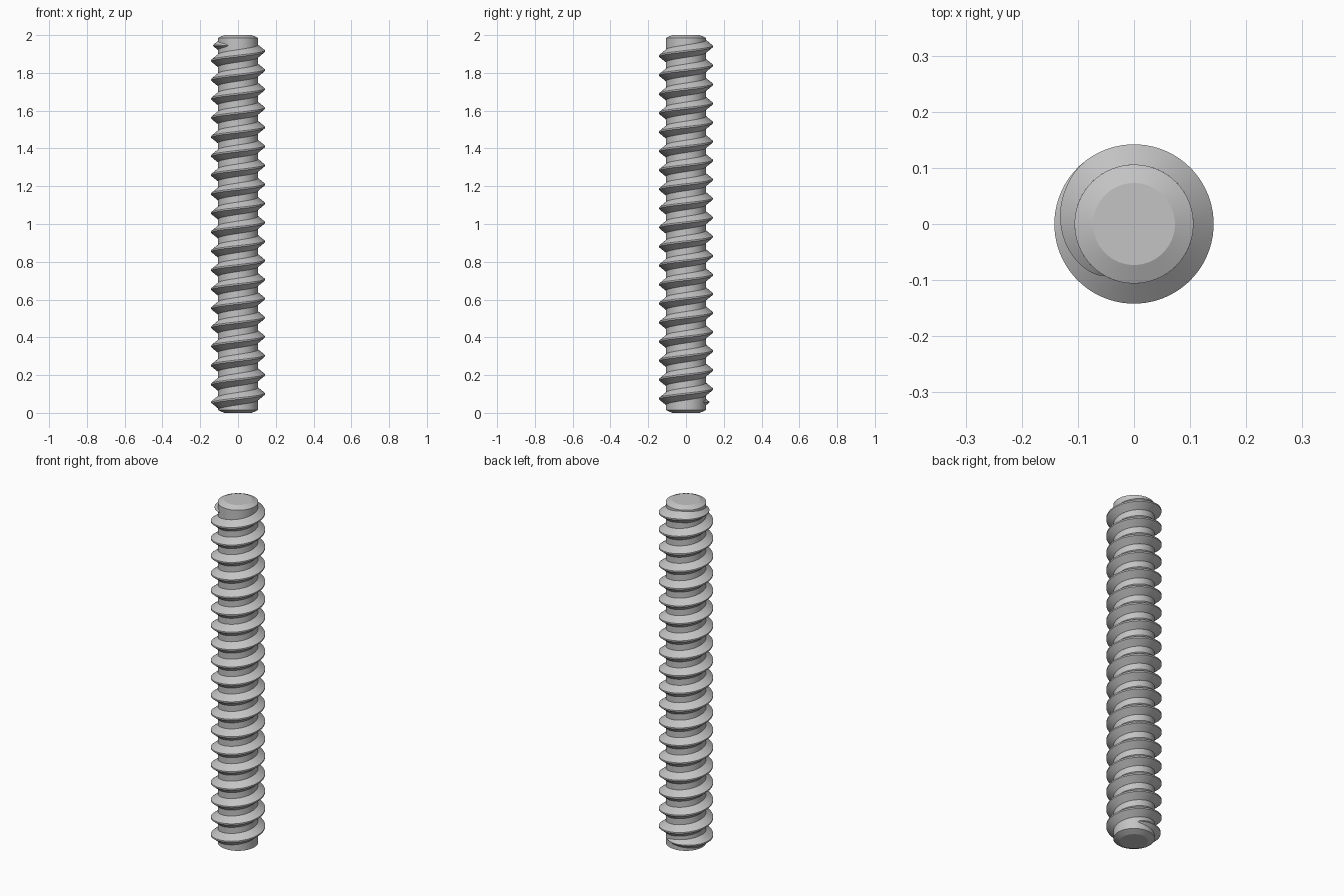
import bpy, bmesh
from math import pi, tau, sin, cos, radians

cube = bpy.data.objects.get("Cube")
if cube:
    bpy.data.objects.remove(cube, do_unlink=True)

CORE_R, CREST_R, END_R = 0.106, 0.142, 0.073
PITCH, SEGS = 0.1008, 64

steel = bpy.data.materials.new("grey_steel")
steel.use_nodes = True
grey = (0.55, 0.55, 0.55, 1)
steel.diffuse_color = grey
steel.node_tree.nodes["Principled BSDF"].inputs["Base Color"].default_value = grey


def skin(name, rings, closed_rings):
    """Bridge equal-sized rings of points, cap both ends, shade by angle."""
    bm = bmesh.new()
    loops = [[bm.verts.new(p) for p in ring] for ring in rings]
    n = len(loops[0])
    for a, b in zip(loops, loops[1:]):
        for i in range(n if closed_rings else n - 1):
            j = (i + 1) % n
            bm.faces.new((a[i], a[j], b[j], b[i]))
    for end in (loops[0], loops[-1]):
        bm.faces.new(end)
    bmesh.ops.recalc_face_normals(bm, faces=bm.faces)
    mesh = bpy.data.meshes.new(name)
    bm.to_mesh(mesh)
    bm.free()
    mesh.materials.append(steel)
    ob = bpy.data.objects.new(name, mesh)
    bpy.context.collection.objects.link(ob)
    bpy.ops.object.select_all(action='DESELECT')
    ob.select_set(True)
    bpy.context.view_layer.objects.active = ob
    bpy.ops.object.shade_smooth_by_angle(angle=radians(20))
    return ob


# Core rod with chamfered ends
profile = [(END_R, 0), (CORE_R, 0.015), (CORE_R, 1.985), (END_R, 2)]
skin("core_rod", [[(r * cos(tau * i / SEGS), r * sin(tau * i / SEGS), z)
                   for i in range(SEGS)] for r, z in profile], True)

# Right-hand helical thread whose ends level out and fade into the core
start, end = -18 * tau - radians(300), radians(240)
steps = round((end - start) / tau * SEGS)
fade = radians(110)
rings = []
for k in range(steps + 1):
    t = start + (end - start) * k / steps
    z = min(max(1.915 + PITCH * t / tau, 0.057), 1.945)
    gap = min(t - start, end - t)
    h = max(0.02, min(1, gap / fade) ** 0.6)
    base, crest = 0.033 * h, 0.004 * h
    tip = CORE_R + (CREST_R - CORE_R) * h
    section = [(CORE_R - 0.004, -base), (CORE_R, -base), (tip, -crest),
               (tip, crest), (CORE_R, base), (CORE_R - 0.004, base)]
    rings.append([(r * cos(t), r * sin(t), z + dz) for r, dz in section])
skin("screw_thread", rings, True)
